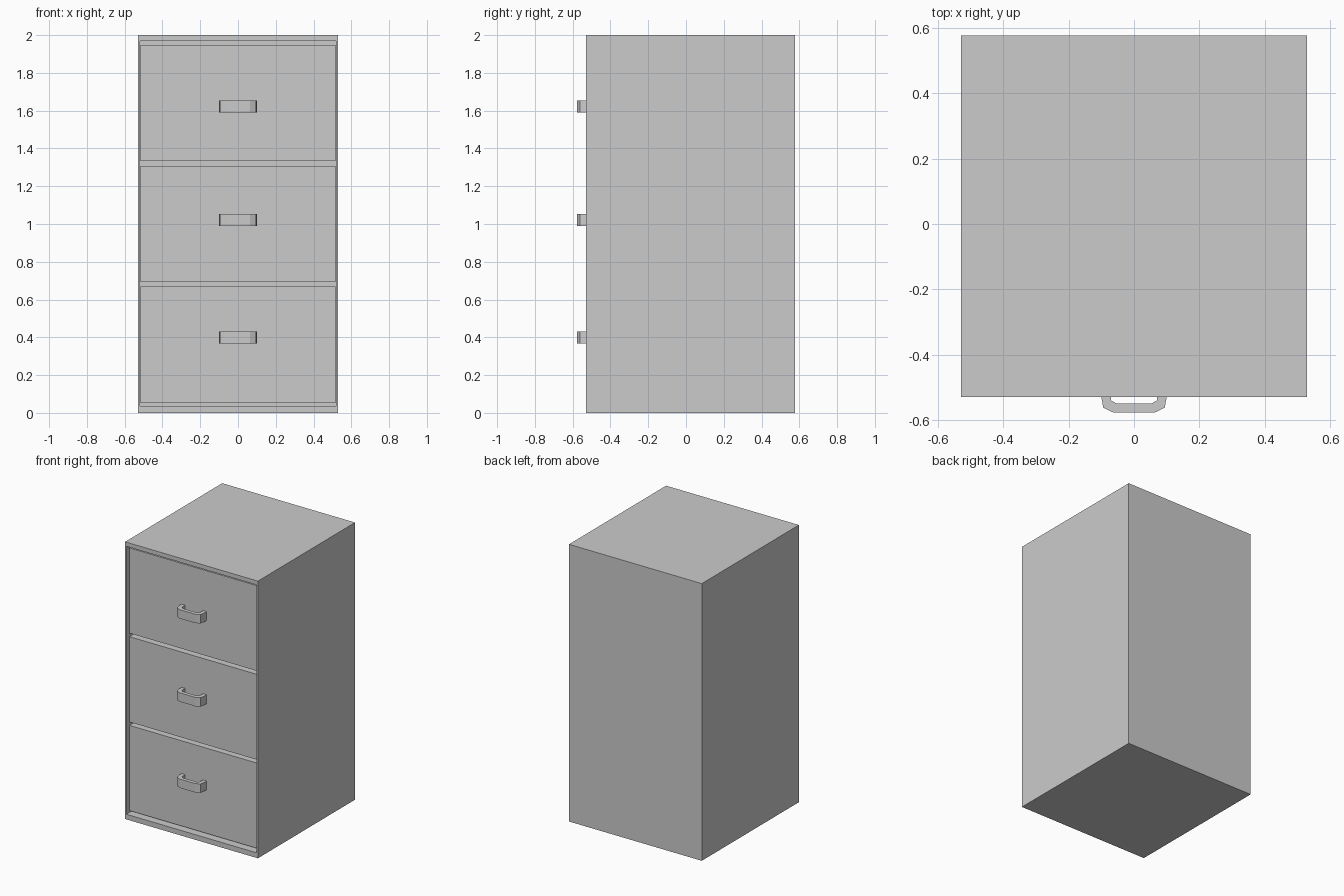
import bpy, bmesh

if "Cube" in bpy.data.objects:
    bpy.data.objects.remove(bpy.data.objects["Cube"])


def new_object(name, bm):
    bmesh.ops.recalc_face_normals(bm, faces=bm.faces[:])
    mesh = bpy.data.meshes.new(name)
    bm.to_mesh(mesh)
    bm.free()
    obj = bpy.data.objects.new(name, mesh)
    bpy.context.collection.objects.link(obj)
    return obj


def add_box(bm, lo, hi):
    verts = bmesh.ops.create_cube(bm, size=1)["verts"]
    for v in verts:
        v.co = [(a + b) / 2 + c * (b - a) for a, b, c in zip(lo, hi, v.co)]
    return verts


def extrude_profile(name, outline, z0, z1):
    bm = bmesh.new()
    face = bm.faces.new([bm.verts.new((x, y, z0)) for x, y in outline])
    out = bmesh.ops.extrude_face_region(bm, geom=[face])["geom"]
    top = [g for g in out if isinstance(g, bmesh.types.BMVert)]
    bmesh.ops.translate(bm, verts=top, vec=(0, 0, z1 - z0))
    return new_object(name, bm)


FRONT, BACK, FACE, RECESS = -0.53, 0.577, -0.5, -0.44
HALF, OPEN = 0.53, 0.516
Z_LOW, Z_HIGH = 0.037, 1.97

# Cabinet body: a block whose front is inset and pushed in
bm = bmesh.new()
add_box(bm, (-HALF, FRONT, 0), (HALF, BACK, 2))
bm.normal_update()
front = min(bm.faces, key=lambda f: f.calc_center_median().y)
bmesh.ops.inset_individual(bm, faces=[front], thickness=HALF - OPEN)
for v in front.verts:
    v.co.z = Z_LOW if v.co.z < 1 else Z_HIGH
panel = bmesh.ops.extrude_discrete_faces(bm, faces=[front])["faces"][0]
for v in panel.verts:
    v.co.y = RECESS
new_object("cabinet_body", bm)

# Bent handle outline, mirrored across x = 0
outer = [(0.1, FACE), (0.1, -0.53), (0.094, -0.562), (0.063, -0.577)]
inner = [(0.052, -0.55), (0.07, -0.54), (0.072, FACE)]
half_front = outer[::-1]
bar = [(-x, y) for x, y in outer] + half_front + inner[::-1] + [(-x, y) for x, y in inner]

# Three drawer fronts, each with its handle
drawers = [("bottom", 0.053, 0.668, 0.4),
           ("middle", 0.692, 1.308, 1.022),
           ("top", 1.333, 1.948, 1.622)]
for label, z0, z1, grip in drawers:
    bm = bmesh.new()
    add_box(bm, (-OPEN, FACE, z0), (OPEN, RECESS, z1))
    new_object(label + "_drawer_front", bm)
    extrude_profile(label + "_drawer_handle", bar, grip - 0.032, grip + 0.032)
